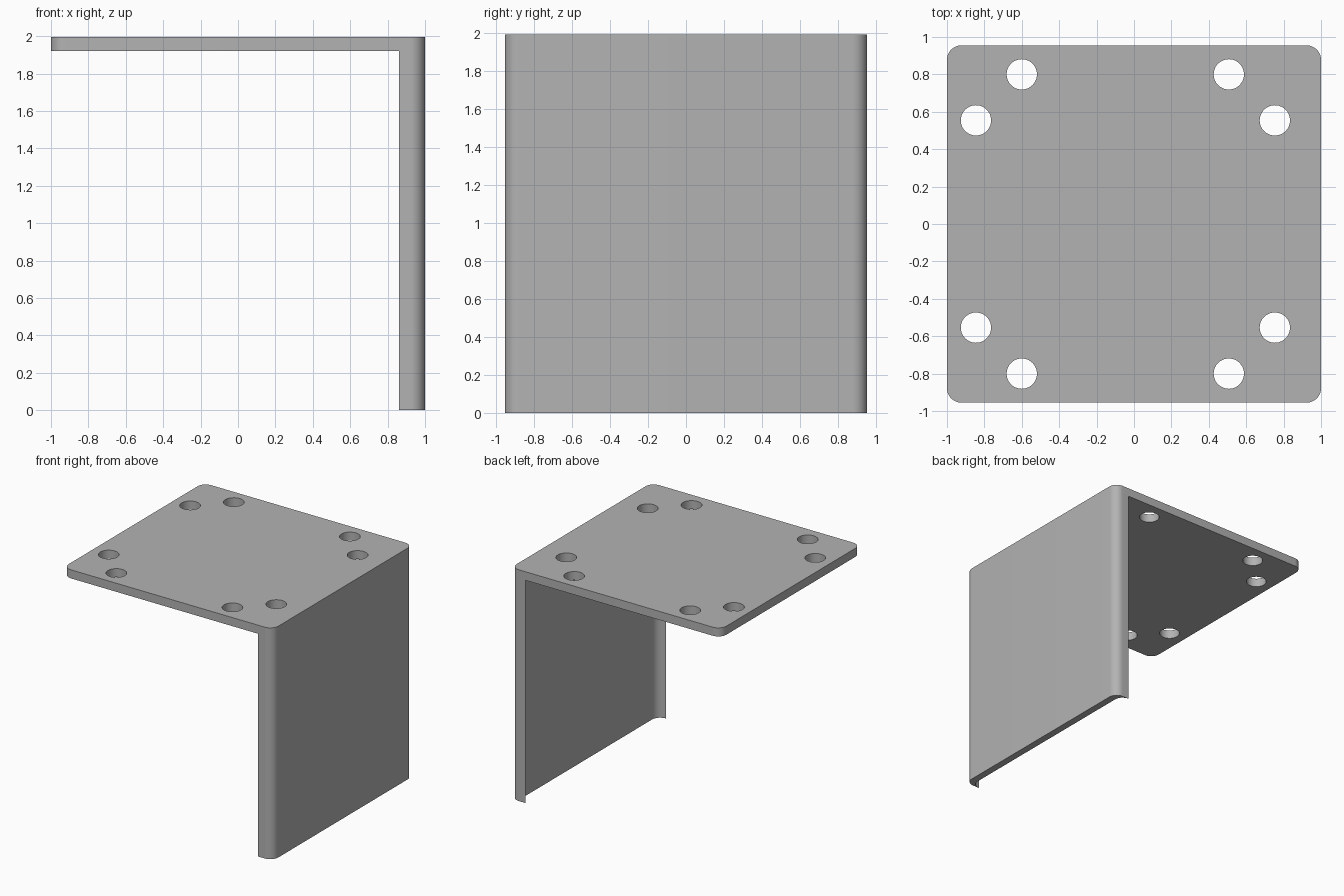
import bpy
import bmesh
from math import cos, sin, pi

if "Cube" in bpy.data.objects:
    bpy.data.objects.remove(bpy.data.objects["Cube"], do_unlink=True)

HALF_X, HALF_Y = 1.0, 0.955      # outline half sizes
HEIGHT, UNDERSIDE = 1.994, 1.92  # plate top and bottom
CORNER = 0.077                   # outline corner radius
WALL = 0.062                     # wall thickness
HOLE = 0.081                     # hole radius

grey = bpy.data.materials.new("plain_grey")
grey.use_nodes = True
colour = (0.45, 0.45, 0.45, 1)
grey.diffuse_color = colour
grey.node_tree.nodes["Principled BSDF"].inputs["Base Color"].default_value = colour


def arc(cx, cy, radius, start, sweep, steps):
    """Points along a circular arc, both ends included."""
    angles = [start + sweep * i / steps for i in range(steps + 1)]
    return [(cx + radius * cos(a), cy + radius * sin(a)) for a in angles]


def prism(name, loops, bottom, top):
    """Fill flat loops (the later ones are holes) and extrude them upward."""
    bm = bmesh.new()
    edges = []
    for loop in loops:
        verts = [bm.verts.new((x, y, bottom)) for x, y in loop]
        edges += [bm.edges.new((a, b)) for a, b in zip(verts, verts[1:] + verts[:1])]
    bmesh.ops.triangle_fill(bm, edges=edges, use_beauty=True)
    grown = bmesh.ops.extrude_face_region(bm, geom=bm.faces[:], use_keep_orig=True)
    raised = [g for g in grown["geom"] if isinstance(g, bmesh.types.BMVert)]
    bmesh.ops.translate(bm, verts=raised, vec=(0, 0, top - bottom))
    bmesh.ops.recalc_face_normals(bm, faces=bm.faces[:])
    mesh = bpy.data.meshes.new(name)
    bm.to_mesh(mesh)
    bm.free()
    mesh.materials.append(grey)
    obj = bpy.data.objects.new(name, mesh)
    bpy.context.collection.objects.link(obj)
    bpy.ops.object.select_all(action="DESELECT")
    obj.select_set(True)
    bpy.context.view_layer.objects.active = obj
    bpy.ops.object.shade_smooth_by_angle(angle=pi / 6)
    return obj


# Top plate: rounded rectangle with a pair of holes near each corner
cx, cy = HALF_X - CORNER, HALF_Y - CORNER
outline = []
for quarter, (sx, sy) in enumerate([(1, 1), (-1, 1), (-1, -1), (1, -1)]):
    outline += arc(sx * cx, sy * cy, CORNER, quarter * pi / 2, pi / 2, 12)

holes = []
for x, y in [(-0.845, 0.554), (-0.6, 0.8), (0.507, 0.8), (0.753, 0.554)]:
    for side in (1, -1):
        holes.append(arc(x, side * y, HOLE, 0, 2 * pi, 48)[:-1])
prism("top_plate", [outline] + holes, UNDERSIDE, HEIGHT)

# Side wall: the plate's end outline, hollowed by the same outline moved inward,
# so its curled ends taper to thin edges
outer = arc(cx, -cy, CORNER, -pi / 2, pi / 2, 12) + arc(cx, cy, CORNER, 0, pi / 2, 12)
inner = [(x - WALL, y) for x, y in reversed(outer)]
prism("side_wall", [outer + inner], 0, UNDERSIDE)
